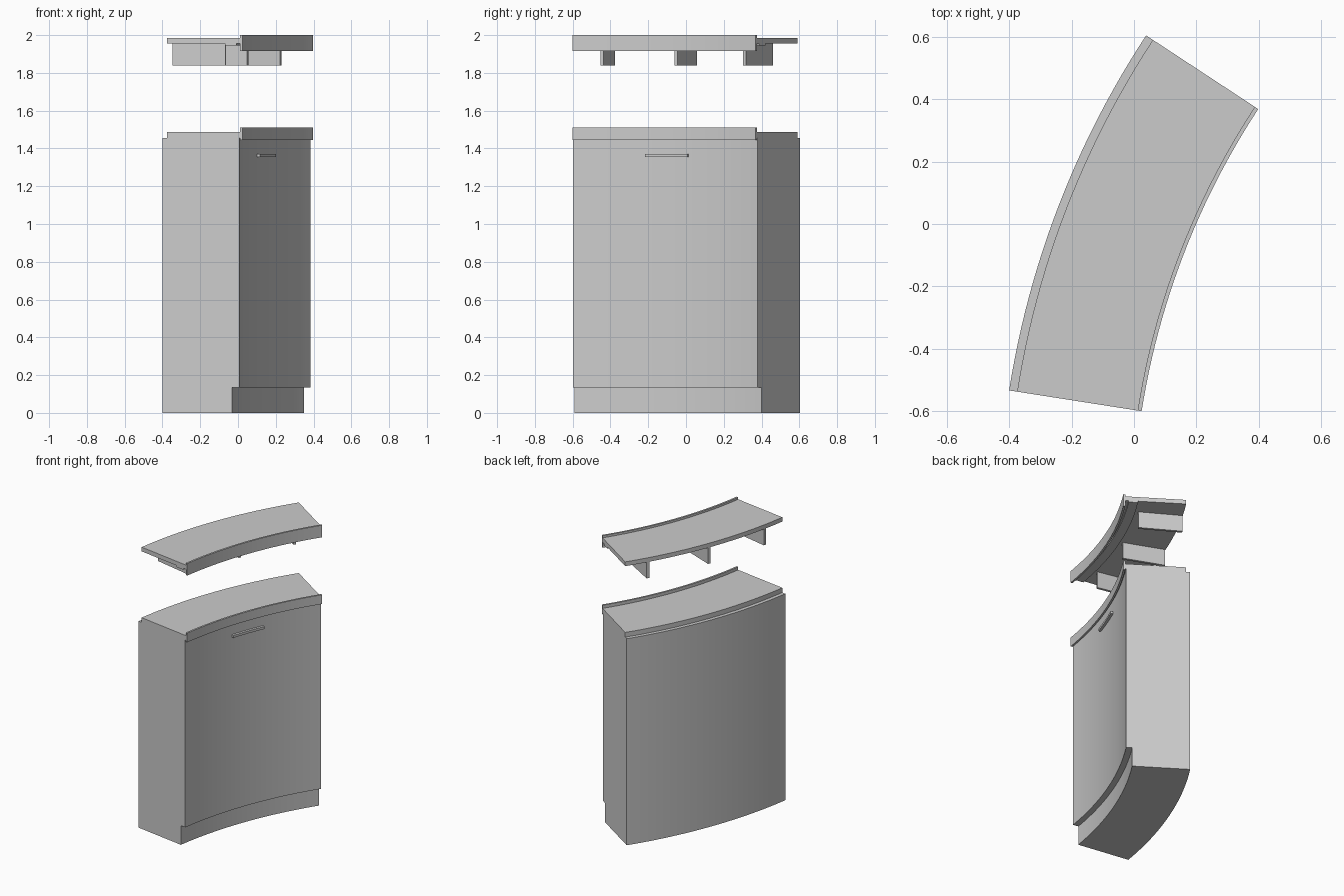
import bpy, math

if "Cube" in bpy.data.objects:
    bpy.data.objects.remove(bpy.data.objects["Cube"])

# Every part is a sector of one ring around this centre
CX, CY = 2.451, -0.98
A0, A1 = 8.9, 33.3          # end angles of the counter, degrees
OUT, DOOR = 2.886, 2.474    # back radius, door face radius


def sector(name, r0, r1, z0, z1, a0=A0, a1=A1, n=24):
    """Curved block between radii r0..r1, heights z0..z1, angles a0..a1."""
    verts, faces = [], []
    for i in range(n + 1):
        a = math.radians(a0 + (a1 - a0) * i / n)
        for r, z in ((r0, z0), (r1, z0), (r1, z1), (r0, z1)):
            verts.append((CX - r * math.cos(a), CY + r * math.sin(a), z))
    for i in range(n):
        for k in range(4):
            m = (k + 1) % 4
            faces.append((4 * i + k, 4 * i + m, 4 * i + 4 + m, 4 * i + 4 + k))
    faces += [(3, 2, 1, 0), (4 * n, 4 * n + 1, 4 * n + 2, 4 * n + 3)]
    me = bpy.data.meshes.new(name)
    me.from_pydata(verts, [], faces)
    ob = bpy.data.objects.new(name, me)
    bpy.context.collection.objects.link(ob)
    bpy.ops.object.select_all(action='DESELECT')
    ob.select_set(True)
    bpy.context.view_layer.objects.active = ob
    # consistent outward normals
    bpy.ops.object.mode_set(mode='EDIT')
    bpy.ops.mesh.select_all(action='SELECT')
    bpy.ops.mesh.normals_make_consistent(inside=False)
    bpy.ops.object.mode_set(mode='OBJECT')
    bpy.ops.object.shade_smooth_by_angle(angle=math.radians(30))
    return ob


# Cabinet: recessed plinth, carcass, curved door with handle
sector("plinth", 2.513, OUT, 0.0, 0.135)
sector("carcass", 2.492, OUT, 0.135, 1.455)
sector("door", DOOR, 2.492, 0.135, 1.455)
sector("door_handle", 2.457, DOOR, 1.354, 1.371, 18.1, 23.7, 8)

# Worktop and upper shelf, each with a raised front fascia
for name, z0, z1, f0, f1 in (("worktop", 1.455, 1.488, 1.445, 1.51),
                             ("upper_shelf", 1.955, 1.985, 1.915, 2.0)):
    sector(name, 2.469, 2.86, z0, z1)
    sector(name + "_fascia", 2.456, 2.469, f0, f1)

# Thin strip under the shelf, behind the fascia
sector("under_shelf_strip", 2.49, 2.55, 1.945, 1.955)

# Three radial brackets hanging under the shelf
for i, a in enumerate((12.0, 21.1, 30.1)):
    h = 0.19
    sector(f"shelf_bracket_{i + 1}", 2.572, 2.858, 1.84, 1.955, a - h, a + h, 1)
